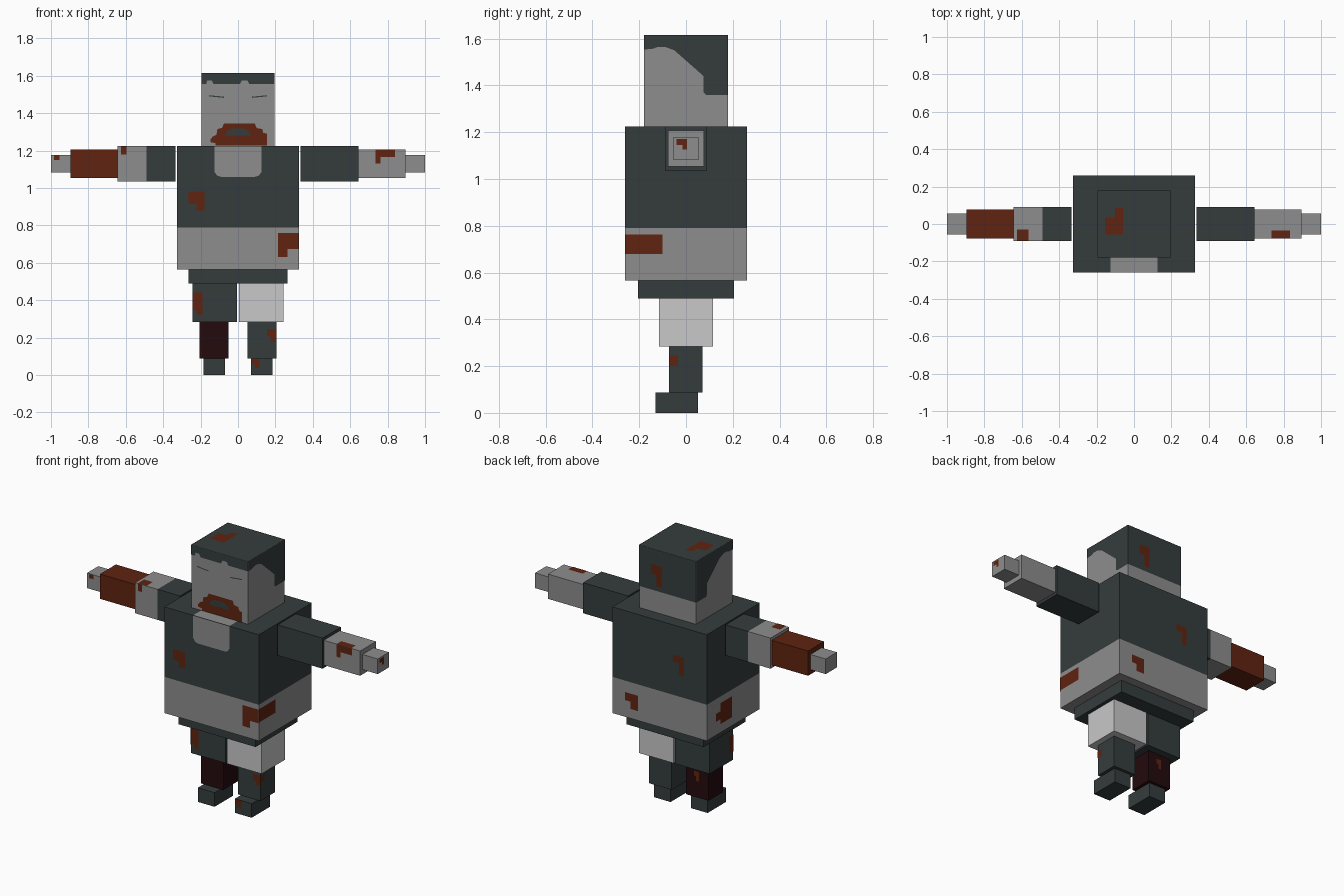
import bpy, bmesh
from mathutils import Vector

if "Cube" in bpy.data.objects:
    bpy.data.objects.remove(bpy.data.objects["Cube"])


def material(name, rgb):
    m = bpy.data.materials.new(name)
    m.diffuse_color = (*rgb, 1)
    m.use_nodes = True
    m.node_tree.nodes["Principled BSDF"].inputs["Base Color"].default_value = m.diffuse_color
    return m


DARK = material("dark_cloth", (0.036, 0.046, 0.046))
GREY = material("grey_skin", (0.27, 0.27, 0.27))
PALE = material("pale_cloth", (0.58, 0.58, 0.58))
RUST = material("rust_red", (0.115, 0.017, 0.005))
MAROON = material("dark_maroon", (0.017, 0.003, 0.004))


def finish(bm, name, mats):
    me = bpy.data.meshes.new(name)
    bm.to_mesh(me)
    bm.free()
    for m in mats:
        me.materials.append(m)
    ob = bpy.data.objects.new(name, me)
    bpy.context.collection.objects.link(ob)
    return ob


def box(name, xs, ys, zs, mat, split=None):
    """Box between limits; split = (axis, position, second material above it)."""
    lo, hi = Vector((xs[0], ys[0], zs[0])), Vector((xs[1], ys[1], zs[1]))
    bm = bmesh.new()
    bmesh.ops.create_cube(bm, size=1)
    for v in bm.verts:
        v.co = (lo + hi) / 2 + v.co * (hi - lo)
    mats = [mat]
    if split:
        axis, pos, other = split
        no = Vector((0, 0, 0))
        no[axis] = 1
        bmesh.ops.bisect_plane(bm, geom=bm.verts[:] + bm.edges[:] + bm.faces[:],
                               plane_co=no * pos, plane_no=no)
        mats.append(other)
        for f in bm.faces:
            f.material_index = int(f.calc_center_median()[axis] > pos)
    return finish(bm, name, mats)


# Each side maps flat (u, v) coordinates at a depth d, with its outward normal
SIDES = {
    "front": (lambda u, v, d: (u, -d, v), (0, -1, 0)),
    "back": (lambda u, v, d: (u, d, v), (0, 1, 0)),
    "right": (lambda u, v, d: (d, u, v), (1, 0, 0)),
    "left": (lambda u, v, d: (-d, u, v), (-1, 0, 0)),
    "top": (lambda u, v, d: (u, v, d), (0, 0, 1)),
}


def plate(name, side, depth, pts, mat, lift=0.002):
    """Flat painted shape lying just over one side of a part."""
    place, normal = SIDES[side]
    bm = bmesh.new()
    f = bm.faces.new([bm.verts.new(place(u, v, depth + lift)) for u, v in pts])
    f.normal_update()
    if f.normal.dot(Vector(normal)) < 0:
        f.normal_flip()
    return finish(bm, name, [mat])


def stain(name, side, depth, us, vs, tail=None, mid=None):
    """L-shaped stain: a bar from mid up to the top and a tail running down."""
    (u0, u1), (v0, v1) = us, vs
    if tail is None:
        pts = [(u0, v0), (u1, v0), (u1, v1), (u0, v1)]
    else:
        a, b = (u0, u1) if tail[0] == "low" else (u1, u0)
        t = a + (b - a) * tail[1]
        pts = [(a, v0), (t, v0), (t, mid), (b, mid), (b, v1), (a, v1)]
    return plate(name + "_stain", side, depth, pts, RUST)


# Torso and hips
box("torso", (-.325, .325), (-.26, .26), (.565, 1.225), GREY, (2, .79, DARK))
box("hips", (-.265, .265), (-.205, .205), (.49, .565), DARK)
plate("neckline_front", "front", .26,
      [(-.125, 1.225), (-.125, 1.085), (-.11, 1.065), (-.09, 1.06),
       (.09, 1.06), (.11, 1.065), (.125, 1.085), (.125, 1.225)], GREY)
plate("neckline_top", "top", 1.225,
      [(-.125, -.26), (.125, -.26), (.125, -.18), (-.125, -.18)], GREY)

# Head with hair on every side
box("head", (-.195, .195), (-.18, .18), (1.225, 1.615), GREY)
plate("hair_top", "top", 1.615,
      [(-.195, -.18), (.195, -.18), (.195, .18), (-.195, .18)], DARK, .001)
plate("hair_back", "back", .18,
      [(-.195, 1.36), (.195, 1.36), (.195, 1.615), (-.195, 1.615)], DARK, .001)
plate("hair_front", "front", .18,
      [(-.195, 1.615), (-.195, 1.555), (-.17, 1.555), (-.165, 1.575),
       (-.14, 1.575), (-.13, 1.555), (.01, 1.555), (.02, 1.575),
       (.05, 1.575), (.06, 1.555), (.195, 1.555), (.195, 1.615)], DARK)
for side in ("left", "right"):
    plate("hair_" + side, side, .195,
          [(-.18, 1.615), (-.18, 1.553), (-.14, 1.557), (-.12, 1.565),
           (-.09, 1.565), (-.05, 1.55), (.075, 1.44), (.075, 1.37),
           (.085, 1.36), (.18, 1.36), (.18, 1.615)], DARK)

# Face: beard, mouth and narrow eyes
plate("beard", "front", .18,
      [(-.12, 1.226), (.155, 1.226), (.155, 1.29), (.135, 1.295),
       (.13, 1.315), (.1, 1.32), (.09, 1.345), (-.075, 1.345),
       (-.085, 1.322), (-.11, 1.315), (-.115, 1.285), (-.135, 1.275),
       (-.147, 1.26), (-.147, 1.245), (-.12, 1.24)], RUST)
plate("mouth", "front", .18,
      [(-.072, 1.28), (.068, 1.28), (.062, 1.3), (.03, 1.318),
       (-.035, 1.318), (-.06, 1.3)], DARK, .004)
for s, side in ((-1, "right"), (1, "left")):
    plate("eye_" + side, "front", .18,
          [(s * .075, 1.482), (s * .155, 1.49), (s * .155, 1.496),
           (s * .075, 1.488)], DARK)

# Arms: the right sleeve is short and the right forearm is rust red
for s, side, fore in ((-1, "right", RUST), (1, "left", GREY)):
    def span(a, b):
        return tuple(sorted((s * a, s * b)))
    if s < 0:
        box("upper_arm_right", span(.335, .645), (-.09, .09), (1.035, 1.225),
            GREY, (0, -.49, DARK))
    else:
        box("upper_arm_left", span(.335, .645), (-.09, .09), (1.035, 1.225), DARK)
    box("forearm_" + side, span(.645, .895), (-.078, .078), (1.053, 1.207), fore)
    box("hand_" + side, span(.895, 1.0), (-.055, .055), (1.083, 1.177), GREY)

# Legs: mismatched trouser pieces
for s, side, thigh, shin in ((-1, "right", DARK, MAROON), (1, "left", PALE, DARK)):
    def span(a, b):
        return tuple(sorted((s * a, s * b)))
    box("thigh_" + side, span(.005, .243), (-.115, .115), (.283, .49), thigh)
    box("shin_" + side, span(.05, .205), (-.072, .07), (.088, .283), shin)
    box("foot_" + side, span(.07, .185), (-.13, .052), (0, .088), DARK)

# Stains on the torso
stain("chest", "front", .26, (-.265, -.18), (.88, .98), ("high", .5), .915)
stain("belly_front", "front", .26, (.215, .325), (.63, .76), ("low", .45), .675)
stain("belly_side", "right", .325, (-.26, -.1), (.68, .763))
stain("belly_other_side", "left", .325, (.015, .13), (.62, .75))
stain("belly_other_side_tab", "left", .325, (.13, .17), (.65, .7))
stain("upper_back", "back", .26, (-.168, -.093), (.925, 1.04), ("low", .45), 1.0)
stain("lower_back", "back", .26, (.147, .235), (.625, .72), ("low", .6), .67)

# Stains on the head
stain("crown", "top", 1.615, (-.155, -.06), (-.055, .09), ("low", 0.02), -.05)
bpy.data.objects.remove(bpy.data.objects["crown_stain"])
plate("crown_stain", "top", 1.615,
      [(-.155, -.055), (-.06, -.055), (-.06, .09), (-.1, .085),
       (-.105, .035), (-.155, .035)], RUST)
stain("head_back", "back", .18, (.037, .113), (1.39, 1.52), ("low", .5), 1.46)

# Stains on the arms
stain("left_forearm_front", "front", .078, (.735, .84), (1.13, 1.207), ("low", .25), 1.165)
stain("left_forearm_top", "top", 1.207, (.735, .835), (-.078, -.035))
stain("left_hand_end", "right", 1.0, (-.04, .005), (1.125, 1.17), ("high", .45), 1.145)
stain("right_arm_front", "front", .09, (-.625, -.595), (1.18, 1.225))
stain("right_arm_top", "top", 1.225, (-.625, -.565), (-.09, -.03))
stain("right_hand", "front", .055, (-.985, -.955), (1.15, 1.175))

# Stains on the legs
stain("right_thigh_front", "front", .115, (-.243, -.19), (.32, .44), ("high", .55), .345)
stain("right_thigh_side", "left", .243, (-.115, -.08), (.335, .44))
stain("left_shin_front", "front", .072, (.155, .205), (.18, .245), ("high", .6), .205)
stain("left_shin_side", "right", .205, (-.072, -.035), (.2, .245))
stain("left_foot", "front", .13, (.075, .115), (.04, .088), ("high", .7), .06)
stain("right_shin_back", "back", .07, (-.14, -.105), (.19, .25), ("low", .6), .22)
